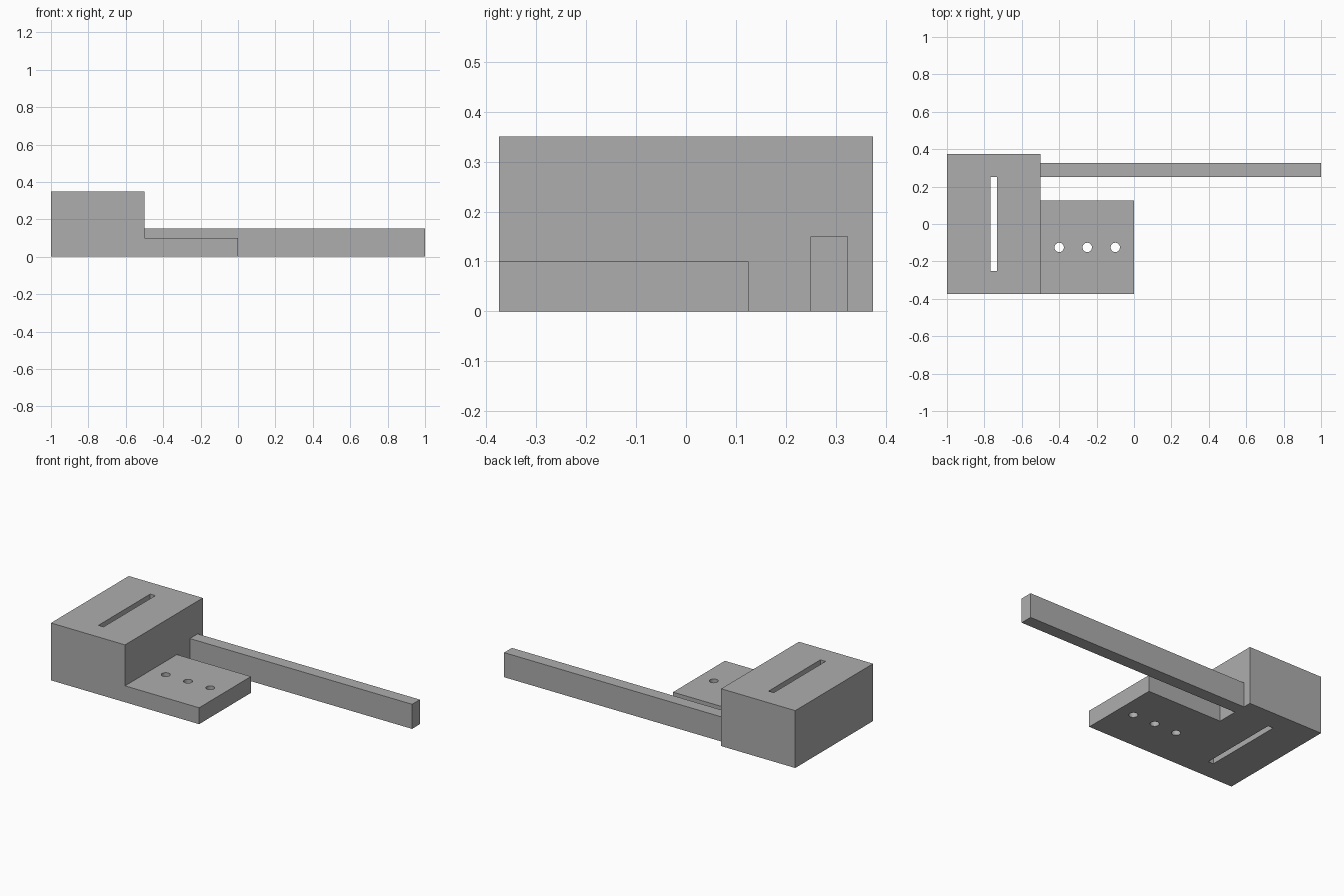
import bpy
import bmesh
from mathutils import Matrix, Vector

if "Cube" in bpy.data.objects:
    bpy.data.objects.remove(bpy.data.objects["Cube"], do_unlink=True)

grey = bpy.data.materials.new("plain grey")
grey.use_nodes = True
colour = (0.42, 0.42, 0.42, 1)
grey.diffuse_color = colour
grey.node_tree.nodes["Principled BSDF"].inputs["Base Color"].default_value = colour


def finish(name, bm):
    mesh = bpy.data.meshes.new(name)
    bm.to_mesh(mesh)
    bm.free()
    mesh.materials.append(grey)
    obj = bpy.data.objects.new(name, mesh)
    bpy.context.scene.collection.objects.link(obj)
    return obj


def box(name, low, high):
    low, high = Vector(low), Vector(high)
    bm = bmesh.new()
    bmesh.ops.create_cube(bm, size=1, matrix=Matrix.Translation((low + high) / 2)
                          @ Matrix.Diagonal((high - low).to_4d()))
    return finish(name, bm)


def drill(name, x, y, radius):
    bm = bmesh.new()
    bmesh.ops.create_cone(bm, cap_ends=True, segments=32, radius1=radius,
                          radius2=radius, depth=1, matrix=Matrix.Translation((x, y, 0)))
    return finish(name, bm)


def cut(target, cutter):
    cutter.hide_render = True
    cutter.hide_viewport = True
    mod = target.modifiers.new(cutter.name, "BOOLEAN")
    mod.operation = "DIFFERENCE"
    mod.solver = "EXACT"
    mod.object = cutter


# Tall block with a slot right through it
block = box("tall_block", (-1, -0.375, 0), (-0.5, 0.375, 0.35))
cut(block, box("slot_cutter", (-0.7675, -0.25, -0.1), (-0.7325, 0.25, 0.5)))

# Low plate with a row of three round holes
plate = box("low_plate", (-0.5, -0.375, 0), (0, 0.125, 0.1))
for i in range(3):
    cut(plate, drill(f"hole_cutter_{i + 1}", -0.4 + 0.15 * i, -0.125, 0.025))

# Long arm
box("long_arm", (-0.5, 0.25, 0), (1, 0.325, 0.15))

# Apply the cuts and remove the cutters
bpy.context.view_layer.update()
graph = bpy.context.evaluated_depsgraph_get()
for part in (block, plate):
    mesh = bpy.data.meshes.new_from_object(part.evaluated_get(graph))
    part.modifiers.clear()
    part.data = mesh
for obj in list(bpy.data.objects):
    if "cutter" in obj.name:
        bpy.data.objects.remove(obj, do_unlink=True)

# Round off the shading inside the holes only
for face in plate.data.polygons:
    in_hole = abs(face.normal.z) < 0.5 and face.area < 0.002
    face.use_smooth = in_hole
for edge in plate.data.edges:
    a, b = (plate.data.vertices[v].co.z for v in edge.vertices)
    edge.use_edge_sharp = abs(a - b) < 0.01
